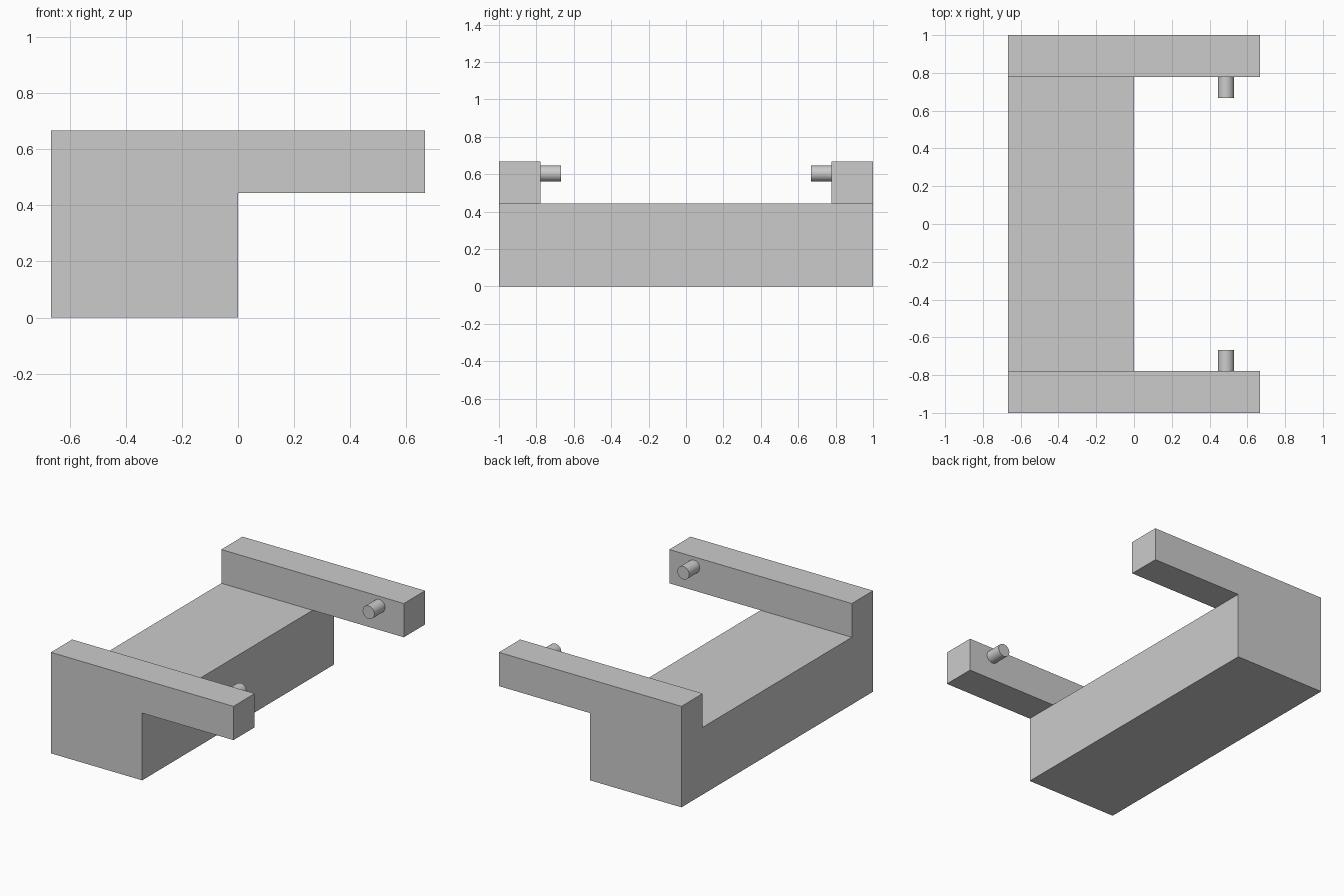
import bpy
import bmesh
import math

cube = bpy.data.objects.get("Cube")
if cube:
    bpy.data.objects.remove(cube, do_unlink=True)

# Overall dimensions
HALF_X, HALF_Y = 0.667, 1.0
ARM_Y = 0.778
BASE_TOP, TOP = 0.444, 0.667
PIN_X, PIN_Z, PIN_RADIUS = 0.487, 0.603, 0.043
PIN_TIP = 0.667

GREY = (0.6, 0.6, 0.6, 1.0)
grey = bpy.data.materials.new("plain grey")
grey.use_nodes = True
grey.diffuse_color = GREY
grey.node_tree.nodes["Principled BSDF"].inputs["Base Color"].default_value = GREY


def extrude_x(bm, faces, distance):
    result = bmesh.ops.extrude_face_region(bm, geom=faces)["geom"]
    verts = [g for g in result if isinstance(g, bmesh.types.BMVert)]
    bmesh.ops.translate(bm, verts=verts, vec=(distance, 0, 0))
    return [g for g in result if isinstance(g, bmesh.types.BMFace)]


# Bracket: U section drawn on the rear side, extruded, then both arms drawn out
bm = bmesh.new()
outline = [(-HALF_Y, 0), (HALF_Y, 0), (HALF_Y, BASE_TOP),
           (ARM_Y, BASE_TOP), (-ARM_Y, BASE_TOP), (-HALF_Y, BASE_TOP)]
ring = [bm.verts.new((-HALF_X, y, z)) for y, z in outline]
section = [bm.faces.new(ring)]
for inner, outer in ((ring[3], ring[2]), (ring[4], ring[5])):
    tops = [bm.verts.new((-HALF_X, v.co.y, TOP)) for v in (outer, inner)]
    section.append(bm.faces.new([inner, outer] + tops))
front_faces = extrude_x(bm, section, HALF_X)
arm_ends = [f for f in front_faces if f.calc_center_median().z > BASE_TOP]
extrude_x(bm, arm_ends, HALF_X)
bmesh.ops.recalc_face_normals(bm, faces=bm.faces)
bmesh.ops.dissolve_limit(bm, angle_limit=0.01, verts=bm.verts, edges=bm.edges)
bmesh.ops.recalc_face_normals(bm, faces=bm.faces)
mesh = bpy.data.meshes.new("bracket")
bm.to_mesh(mesh)
bm.free()
mesh.materials.append(grey)
bracket = bpy.data.objects.new("bracket", mesh)
bpy.context.collection.objects.link(bracket)

# Round pins facing each other on the inside of the arms
for name, side in (("front_pin", -1), ("back_pin", 1)):
    bpy.ops.mesh.primitive_cylinder_add(
        vertices=32, radius=PIN_RADIUS, depth=ARM_Y - PIN_TIP,
        location=(PIN_X, side * (ARM_Y + PIN_TIP) / 2, PIN_Z),
        rotation=(math.pi / 2, 0, 0))
    pin = bpy.context.object
    pin.name = name
    pin.data.materials.append(grey)
    bpy.ops.object.shade_smooth_by_angle(angle=math.radians(40))
